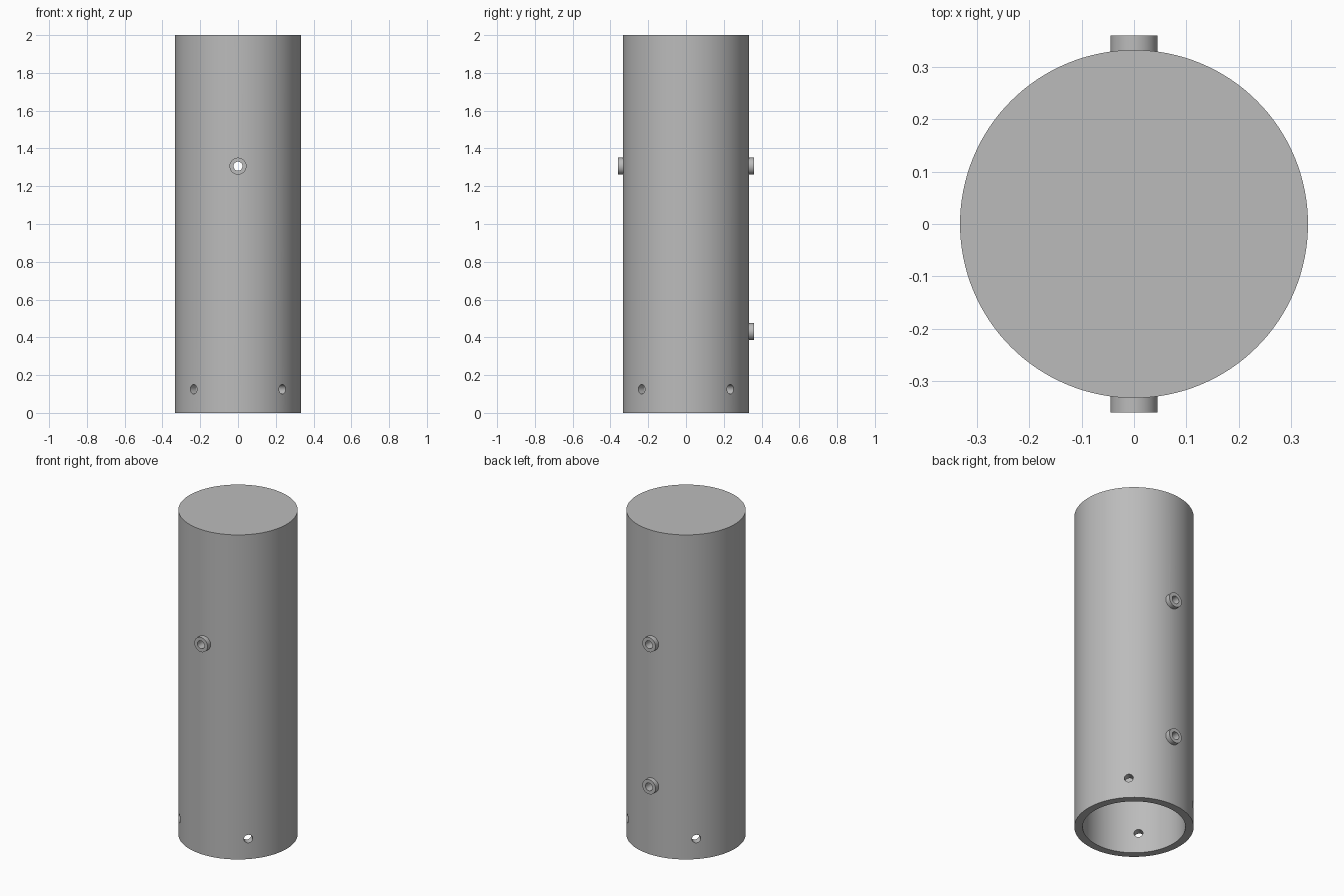
import bpy
from math import radians
from mathutils import Matrix

cube = bpy.data.objects.get("Cube")
if cube:
    bpy.data.objects.remove(cube)

# Main dimensions
HEIGHT, RADIUS, INNER, CAP = 2.0, 0.333, 0.287, 0.046
BOSS_R, BORE_R, BOSS_END = 0.045, 0.024, 0.361
PIN_R, PIN_Z = 0.025, 0.125

grey = bpy.data.materials.new("plain grey")
grey.use_nodes = True
colour = (0.5, 0.5, 0.5, 1)
grey.diffuse_color = colour
grey.node_tree.nodes["Principled BSDF"].inputs["Base Color"].default_value = colour


def cylinder(name, radius, depth, centre, sides=48, turn=None):
    """Vertical cylinder, or one lying along y and turned about z."""
    bpy.ops.mesh.primitive_cylinder_add(vertices=sides, radius=radius, depth=depth)
    obj = bpy.context.object
    obj.name = name
    rot = Matrix()
    if turn is not None:
        rot = Matrix.Rotation(radians(turn), 4, 'Z') @ Matrix.Rotation(radians(90), 4, 'X')
    obj.data.transform(Matrix.Translation(centre) @ rot)
    obj.data.materials.append(grey)
    return obj


def cut(obj, cutter):
    """Subtract the cutter from the object and discard it."""
    cutter.hide_render = True
    mod = obj.modifiers.new("cut", 'BOOLEAN')
    mod.operation, mod.solver, mod.object = 'DIFFERENCE', 'EXACT', cutter
    bpy.ops.object.select_all(action='DESELECT')
    obj.select_set(True)
    bpy.context.view_layer.objects.active = obj
    bpy.ops.object.modifier_apply(modifier=mod.name)
    bpy.data.objects.remove(cutter)


def smooth(obj):
    bpy.ops.object.select_all(action='DESELECT')
    obj.select_set(True)
    bpy.context.view_layer.objects.active = obj
    bpy.ops.object.shade_smooth_by_angle(angle=radians(30))


# Tube with a closed top and an open bottom
tube = cylinder("tube_body", RADIUS, HEIGHT, (0, 0, HEIGHT / 2), 128)
cut(tube, cylinder("hollow", INNER, HEIGHT, (0, 0, HEIGHT / 2 - CAP), 128))

# Four pin holes near the bottom, drilled on the diagonals
for turn in (45, -45):
    cut(tube, cylinder("pin_hole", PIN_R, 1, (0, 0, PIN_Z), 32, turn))

# Bored bosses: one in front, two behind
root = RADIUS - 0.02
for name, side, z in (("front_boss", -1, 1.306),
                      ("back_upper_boss", 1, 1.306),
                      ("back_lower_boss", 1, 0.43)):
    centre = (0, side * (root + BOSS_END) / 2, z)
    boss = cylinder(name, BOSS_R, BOSS_END - root, centre, 48, 0)
    for part in (tube, boss):
        cut(part, cylinder("bore", BORE_R, 0.3, centre, 32, 0))
    smooth(boss)
smooth(tube)
